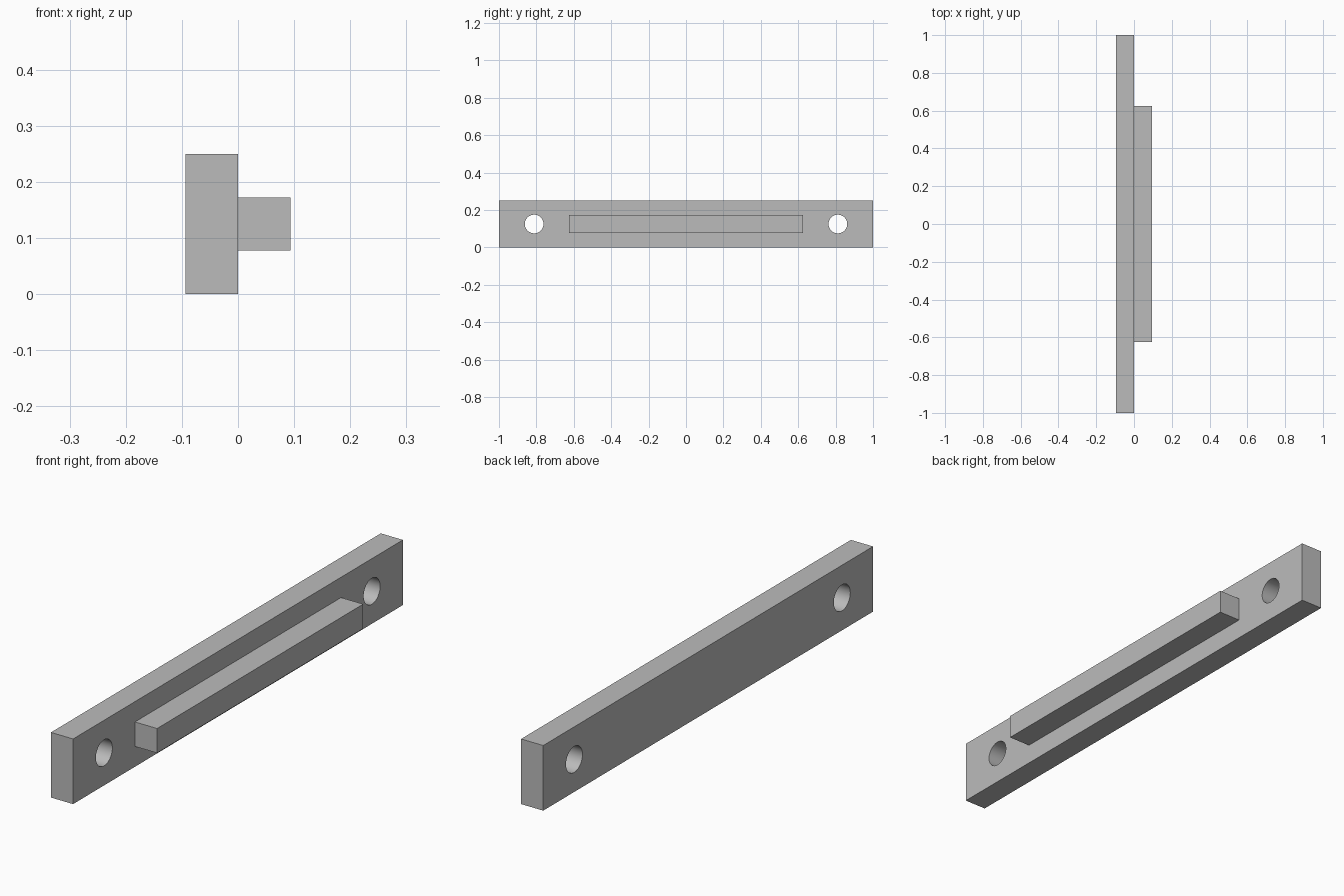
import bpy
import math

if "Cube" in bpy.data.objects:
    bpy.data.objects.remove(bpy.data.objects["Cube"], do_unlink=True)

THICK = 0.094            # depth of both plate and rail
HEIGHT = 0.25
MID = HEIGHT / 2

grey = bpy.data.materials.new("plain_grey")
grey.use_nodes = True
colour = (0.5, 0.5, 0.5, 1)
grey.diffuse_color = colour
grey.node_tree.nodes["Principled BSDF"].inputs["Base Color"].default_value = colour


def box(name, x, length, height):
    bpy.ops.mesh.primitive_cube_add(size=1, location=(x, 0, MID))
    obj = bpy.context.object
    obj.name = name
    obj.scale = (THICK, length, height)
    bpy.ops.object.transform_apply(location=False, rotation=False, scale=True)
    obj.data.materials.append(grey)
    return obj


# Mounting plate and the raised rail on its left side
plate = box("mounting_plate", -THICK / 2, 2, HEIGHT)
box("raised_rail", THICK / 2, 1.25, THICK)

# Screw holes through the plate, one near each end
for side in (-1, 1):
    bpy.ops.mesh.primitive_cylinder_add(
        vertices=48, radius=0.05, depth=THICK * 3,
        location=(-THICK / 2, side * 0.812, MID), rotation=(0, math.pi / 2, 0))
    cutter = bpy.context.object
    cutter.name = "hole_cutter"
    cutter.hide_render = True
    cutter.data.materials.append(grey)
    cut = plate.modifiers.new("screw_hole", "BOOLEAN")
    cut.operation = "DIFFERENCE"
    cut.solver = "EXACT"
    cut.object = cutter
    bpy.context.view_layer.objects.active = plate
    bpy.ops.object.modifier_apply(modifier=cut.name)
    bpy.data.objects.remove(cutter, do_unlink=True)

# Smooth hole walls, crisp edges
bpy.ops.object.select_all(action="DESELECT")
plate.select_set(True)
bpy.context.view_layer.objects.active = plate
bpy.ops.object.shade_smooth_by_angle(angle=math.radians(30))
